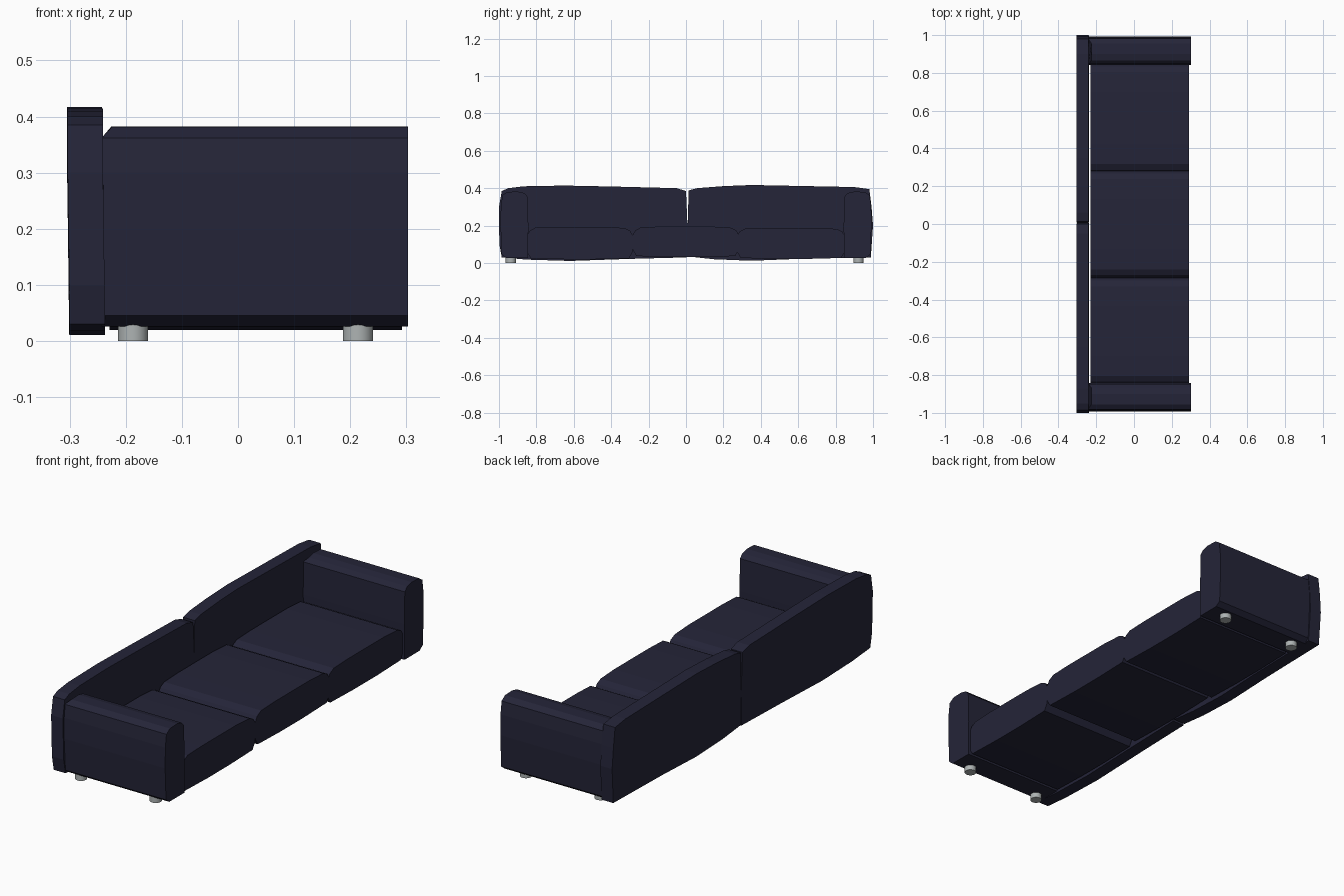
import bpy, bmesh

if "Cube" in bpy.data.objects:
    bpy.data.objects.remove(bpy.data.objects["Cube"])


def material(name, rgb):
    m = bpy.data.materials.new(name)
    m.diffuse_color = (*rgb, 1)
    m.use_nodes = True
    m.node_tree.nodes["Principled BSDF"].inputs["Base Color"].default_value = m.diffuse_color
    return m


NAVY = material("navy fabric", (0.018, 0.018, 0.040))
METAL = material("grey metal", (0.42, 0.45, 0.45))


def prism(name, profile, x0, x1, lean=0.0):
    """Extrude a (y, z) outline along x; lean pushes the upper part backwards."""
    bm = bmesh.new()
    rings = []
    for x in (x0, x1):
        rings.append([bm.verts.new((x - lean * min(1, max(0, (z - 0.05) / 0.28)), y, z))
                      for y, z in profile])
    a, b = rings
    bm.faces.new(a)
    bm.faces.new(b[::-1])
    n = len(profile)
    for i in range(n):
        j = (i + 1) % n
        bm.faces.new((a[i], b[i], b[j], a[j]))
    bmesh.ops.recalc_face_normals(bm, faces=bm.faces)
    me = bpy.data.meshes.new(name)
    bm.to_mesh(me)
    bm.free()
    me.materials.append(NAVY)
    ob = bpy.data.objects.new(name, me)
    bpy.context.collection.objects.link(ob)
    return ob


# Back cushions: softly bowed slabs
prism("back_cushion_left", [
    (-0.985, 0.03), (-0.998, 0.1), (-1.0, 0.3), (-0.985, 0.385), (-0.95, 0.4), (-0.87, 0.41),
    (-0.65, 0.414), (-0.4, 0.409), (-0.05, 0.4), (0.0, 0.385), (0.008, 0.2), (0.003, 0.03),
    (-0.3, 0.022), (-0.62, 0.011), (-0.85, 0.018)], -0.30, -0.237, 0.004)
prism("back_cushion_right", [
    (0.01, 0.035), (0.009, 0.2), (0.014, 0.388), (0.06, 0.4), (0.2, 0.411), (0.35, 0.417),
    (0.6, 0.412), (0.9, 0.406), (0.98, 0.395), (0.992, 0.3), (1.0, 0.2), (0.988, 0.03),
    (0.6, 0.022), (0.35, 0.012), (0.15, 0.02)], -0.301, -0.238, 0.004)

# Arms: chamfered blocks with a small slope at the rear top edge
for side, label in ((-1, "left"), (1, "right")):
    outline = [(0.845, 0.026), (0.843, 0.2), (0.847, 0.355), (0.865, 0.374), (0.9, 0.382),
               (0.955, 0.38), (0.982, 0.362), (0.99, 0.3), (0.992, 0.2), (0.985, 0.045),
               (0.96, 0.026)]
    arm = prism(label + "_arm", [(side * y, z) for y, z in outline], -0.243, 0.303)
    for v in arm.data.vertices:
        if v.co.x < 0 and v.co.z > 0.37:
            v.co.x = -0.226

# Seat cushions with rounded shoulders
seats = (("left", -0.85, -0.285, 0.193, 0.02), ("middle", -0.285, 0.283, 0.195, 0.032),
         ("right", 0.272, 0.85, 0.188, 0.022))
for label, y0, y1, top, bottom in seats:
    prism(label + "_seat", [
        (y0 + 0.02, bottom + 0.005), (y0, bottom + 0.04), (y0, top - 0.045),
        (y0 + 0.015, top - 0.02), (y0 + 0.045, top - 0.004), (y0 + 0.15, top),
        (y1 - 0.15, top), (y1 - 0.045, top - 0.006), (y1 - 0.015, top - 0.02),
        (y1, top - 0.045), (y1, bottom + 0.04), (y1 - 0.02, bottom + 0.005),
        (y1 - 0.2, bottom), (y0 + 0.2, bottom)], -0.229, 0.292)

# Short round legs under the arms
for x, fb in ((-0.187, "back"), (0.214, "front")):
    for y, lr in ((-0.937, "left"), (0.922, "right")):
        bpy.ops.mesh.primitive_cylinder_add(vertices=24, radius=0.027, depth=0.04,
                                            location=(x, y, 0.02))
        leg = bpy.context.object
        leg.name = f"{fb}_{lr}_leg"
        leg.data.materials.append(METAL)
        bpy.ops.object.shade_smooth_by_angle()
